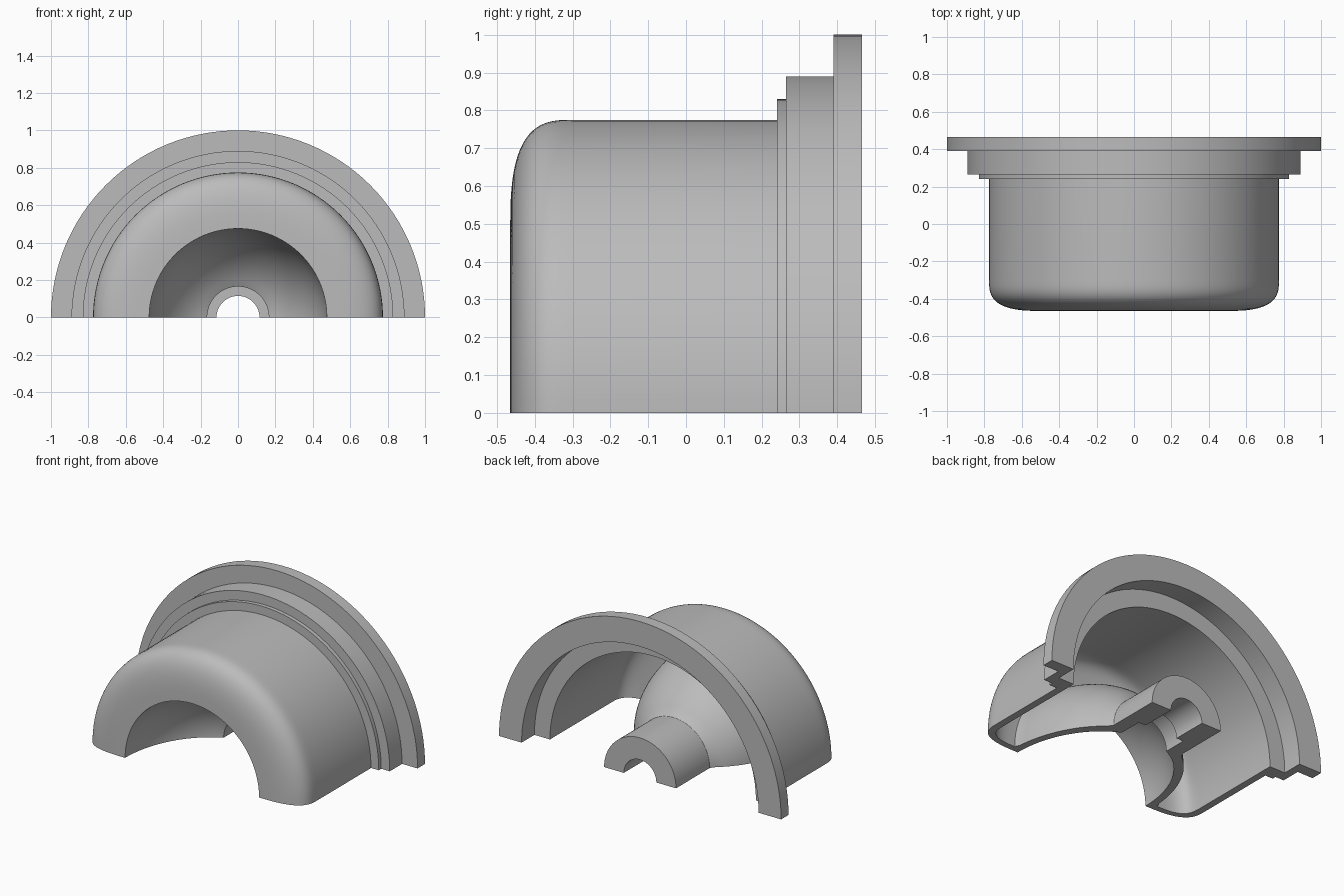
import bpy
import bmesh
from math import sin, cos, pi, radians
from mathutils import Vector

cube = bpy.data.objects.get("Cube")
if cube:
    bpy.data.objects.remove(cube, do_unlink=True)

FRONT, BACK = -0.465, 0.465
SEGMENTS = 64


def arc(centre, radii, start, end, steps, power=2.0):
    """Superelliptic arc of (radius, y) points; angle zero lies along +radius."""
    points = []
    for i in range(steps + 1):
        a = radians(start + (end - start) * i / steps)
        c, s = cos(a), sin(a)
        points.append((
            centre[0] + radii[0] * abs(c) ** (2 / power) * (1 if c >= 0 else -1),
            centre[1] + radii[1] * abs(s) ** (2 / power) * (1 if s >= 0 else -1)))
    return points


def half_revolve(name, profile, material):
    """Turn a closed (radius, y) profile half way round the y axis."""
    bm = bmesh.new()
    first = [bm.verts.new((r, y, 0)) for r, y in profile]
    edges = [bm.edges.new((first[i - 1], first[i])) for i in range(len(first))]
    bmesh.ops.spin(bm, geom=first + edges, cent=(0, 0, 0), axis=(0, -1, 0),
                   angle=pi, steps=SEGMENTS)
    # Close both cut planes
    bm.edges.ensure_lookup_table()
    rims = [e for e in bm.edges if e.is_boundary]
    for side in (1, -1):
        loop = [e for e in rims if all(v.co.x * side > 0 for v in e.verts)]
        bmesh.ops.contextual_create(bm, geom=loop)
    bmesh.ops.recalc_face_normals(bm, faces=bm.faces[:])
    mesh = bpy.data.meshes.new(name)
    bm.to_mesh(mesh)
    bm.free()
    mesh.materials.append(material)
    obj = bpy.data.objects.new(name, mesh)
    bpy.context.collection.objects.link(obj)
    bpy.ops.object.select_all(action='DESELECT')
    obj.select_set(True)
    bpy.context.view_layer.objects.active = obj
    bpy.ops.object.shade_smooth_by_angle(angle=radians(30))
    return obj


grey = bpy.data.materials.new("plain grey")
grey.use_nodes = True
colour = (0.5, 0.5, 0.5, 1)
grey.diffuse_color = colour
grey.node_tree.nodes["Principled BSDF"].inputs["Base Color"].default_value = colour

# Stepped flange and outer wall, from the back rim to the front
flange = [(0.84, BACK), (1.0, BACK), (1.0, 0.39), (0.89, 0.39), (0.89, 0.265),
          (0.83, 0.265), (0.83, 0.24), (0.775, 0.24)]
shoulder = arc((0.475, -0.3), (0.3, 0.165), 0, -90, 18, 3.0)

# Concave front bowl running back to the hub
bowl = [p for p in arc((0, FRONT), (0.475, 0.59), 0, 90, 28)[1:] if p[0] > 0.18]
bowl.append((0.165, 0.09))

# Hub with a stepped bore
hub = [(0.165, 0.24), (0.115, 0.24), (0.115, BACK), (0.255, BACK), (0.255, 0.125)]

# Rear side of the bowl, inner shoulder and recess behind the flange
bowl_back = [p for p in arc((0, FRONT), (0.52, 0.66), 90, 0, 28)
             if p[0] > 0.27 and p[1] > -0.41]
inner_shoulder = arc((0.53, -0.29), (0.2, 0.135), -90, 0, 14, 3.0)
recess = [(0.73, 0.335), (0.84, 0.335)]

half_revolve("half_housing",
             flange + shoulder + bowl + hub + bowl_back + inner_shoulder + recess, grey)
